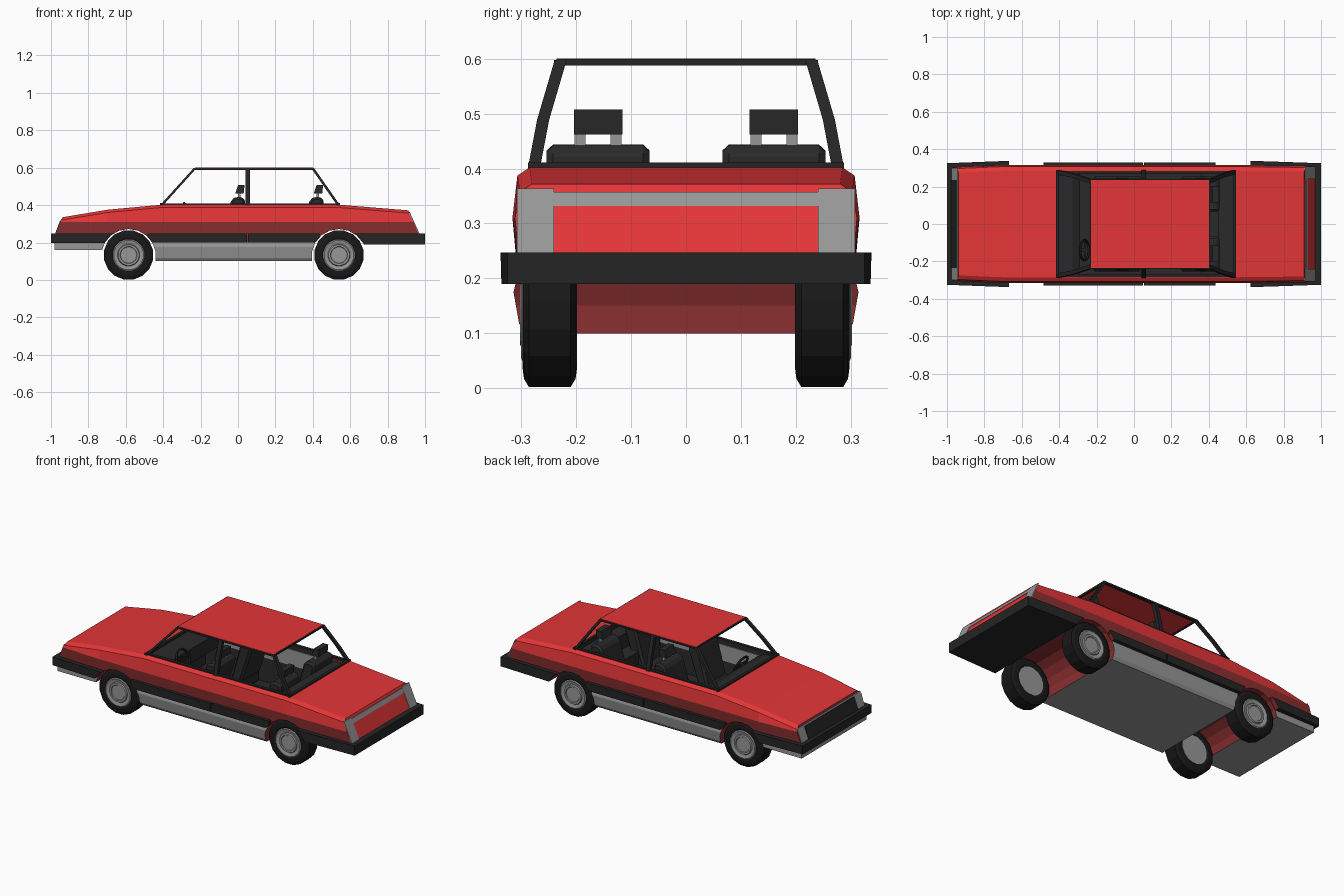
import bpy, bmesh, math

if "Cube" in bpy.data.objects:
    bpy.data.objects.remove(bpy.data.objects["Cube"])


def material(name, *rgb):
    m = bpy.data.materials.new(name)
    m.diffuse_color = (*rgb, 1)
    m.use_nodes = True
    m.node_tree.nodes["Principled BSDF"].inputs["Base Color"].default_value = m.diffuse_color
    return m


RED = material("red paint", 0.77, 0.036, 0.038)
DARK_RED = material("dark red paint", 0.26, 0.029, 0.031)
TRIM = material("black trim", 0.018, 0.018, 0.018)
GREY = material("grey metal", 0.31, 0.31, 0.31)
TYRE = material("tyre rubber", 0.009, 0.009, 0.009)
CABIN = material("cabin dark grey", 0.023, 0.023, 0.024)


def make(name, bm, mat):
    bmesh.ops.recalc_face_normals(bm, faces=bm.faces)
    me = bpy.data.meshes.new(name)
    bm.to_mesh(me)
    bm.free()
    me.materials.append(mat)
    ob = bpy.data.objects.new(name, me)
    bpy.context.collection.objects.link(ob)
    return ob


def loft(name, rings, mat):
    """Closed skin through rings of equal point count, capped at both ends."""
    bm = bmesh.new()
    vs = [[bm.verts.new(p) for p in r] for r in rings]
    n = len(vs[0])
    for a, b in zip(vs, vs[1:]):
        for i in range(n):
            j = (i + 1) % n
            bm.faces.new((a[i], a[j], b[j], b[i]))
    bm.faces.new(vs[0])
    bm.faces.new(vs[-1])
    return make(name, bm, mat)


def prism(name, pts, axis, a, b, mat):
    """Extrude an xz profile along y, or an xy profile along z."""
    put = (lambda p, t: (p[0], t, p[1])) if axis == 'y' else (lambda p, t: (p[0], p[1], t))
    return loft(name, [[put(p, t) for p in pts] for t in (a, b)], mat)


def box(name, x0, x1, y0, y1, z0, z1, mat):
    return prism(name, [(x0, y0), (x1, y0), (x1, y1), (x0, y1)], 'z', z0, z1, mat)


def post(name, path, dx, dy, mat):
    """Upright bar with a rectangular section following a path."""
    c = ((-dx, -dy), (dx, -dy), (dx, dy), (-dx, dy))
    return loft(name, [[(x + u, y + v, z) for u, v in c] for x, y, z in path], mat)


def lathe(name, profile, centre, sides, mat):
    """Spin an (r, y) profile about the y axis; end rings are capped."""
    cx, cy, cz = centre
    rings = []
    for r, y in profile:
        ang = [2 * math.pi * (i + 0.5) / sides for i in range(sides)]
        rings.append([(cx + r * math.cos(a), cy + y, cz + r * math.sin(a)) for a in ang])
    return loft(name, rings, mat)


def cut(ob, cutter):
    m = ob.modifiers.new("cut", 'BOOLEAN')
    m.operation, m.solver, m.object = 'DIFFERENCE', 'EXACT', cutter
    m.material_mode = 'TRANSFER'
    bpy.context.view_layer.objects.active = ob
    bpy.ops.object.modifier_apply(modifier=m.name)


AXLES = (-0.585, 0.54)

# Upper body: stations of (x at bottom, x at top, top height, width scale)
rings = []
for xb, xt, zt, w in ((-0.99, -0.938, 0.335, 0.965), (-0.70, -0.70, 0.375, 1),
                      (-0.41, -0.41, 0.402, 1), (0.54, 0.54, 0.402, 1),
                      (0.988, 0.91, 0.372, 0.985)):
    half = [(0.306, 0.2), (0.316, min(0.31, zt - 0.025)), (0.307, zt - 0.015), (0.285, zt)]
    sec = [(y * w, z) for y, z in half]
    sec += [(-y, z) for y, z in reversed(sec)]
    rings.append([(xb + (xt - xb) * (z - 0.2) / (zt - 0.2), y, z) for y, z in sec])
body = loft("upper_body", rings, RED)
# Darker paint below the crease and on the end panels
body.data.materials.append(DARK_RED)
for f in body.data.polygons:
    f.material_index = int(f.center.z < 0.3)

# Grey sills with floor, and front valance
half = [(0.292, 0.1), (0.304, 0.118), (0.314, 0.175), (0.308, 0.2)]
sec = half + [(-y, z) for y, z in reversed(half)]
sill = loft("sill_and_floor", [[(x, y, z) for y, z in sec] for x in (-0.58, 0.535)], GREY)
valance = box("front_valance", -0.98, -0.58, -0.306, 0.306, 0.16, 0.2, GREY)

# Wrap-around bumpers
bumpers = []
for name, s, z0 in (("front_bumper", -1, 0.197), ("rear_bumper", 1, 0.19)):
    e = 0.66 if s < 0 else 0.62
    pts = [(s, -0.325), (s, 0.325), (s * e, 0.338), (s * e, -0.338)]
    bumpers.append(prism(name, pts, 'z', z0, 0.247, TRIM))

# Side rubbing strips, one per door
strips = []
for s in (-1, 1):
    for x0, x1 in ((-0.485, 0.047), (0.053, 0.435)):
        y0, y1 = sorted((s * 0.30, s * 0.33))
        strips.append(box("door_strip", x0, x1, y0, y1, 0.2, 0.247, TRIM))

# Wheel tunnels right through the body, then the cabin opening
for x in AXLES:
    for r, parts in ((0.147, (body, sill, valance)), (0.149, bumpers + strips)):
        tunnel = lathe("tunnel_cutter", [(r, -0.5), (r, 0.5)], (x, 0, 0.125), 18, DARK_RED)
        tunnel.hide_render = True
        for ob in parts:
            cut(ob, tunnel)
        bpy.data.objects.remove(tunnel)
cab = prism("cabin_cutter", [(-0.405, 0.6), (-0.405, 0.135), (0.36, 0.135), (0.36, 0.3),
                             (0.53, 0.3), (0.53, 0.6)], 'y', -0.272, 0.272, CABIN)
cab.hide_render = True
for ob in (body, sill):
    cut(ob, cab)
bpy.data.objects.remove(cab)


# Thin plates on the sloping nose and tail
def plate(name, s, y0, y1, z0, z1, off, mat):
    def face_x(z):
        if s < 0:
            return -0.99 + 0.052 * (z - 0.2) / 0.135
        return 0.988 - 0.078 * (z - 0.2) / 0.172
    pts = [(face_x(z) + s * o, z) for z, o in ((z0, -0.002), (z1, -0.002), (z1, off), (z0, off))]
    return prism(name, pts, 'y', y0, y1, mat)


plate("headlamp_band", -1, -0.298, 0.298, 0.24, 0.325, 0.003, GREY)
plate("grille", -1, -0.235, 0.235, 0.24, 0.317, 0.006, TRIM)
plate("tail_band", 1, -0.24, 0.24, 0.332, 0.357, 0.003, GREY)
for s in (-1, 1):
    y0, y1 = sorted((s * 0.24, s * 0.308))
    plate("tail_lamp", 1, y0, y1, 0.24, 0.364, 0.004, GREY)

# Roof, window frame and pillars
box("roof", -0.23, 0.40, -0.236, 0.236, 0.592, 0.6, RED)
for x in (-0.229, 0.399):
    box("roof_cross_rail", x - 0.006, x + 0.006, -0.236, 0.236, 0.588, 0.599, TRIM)
for x in (-0.408, 0.537):
    box("window_base_rail", x - 0.008, x + 0.008, -0.288, 0.288, 0.398, 0.411, TRIM)
for s in (-1, 1):
    y0, y1 = sorted((s * 0.266, s * 0.284))
    box("belt_rail", -0.41, 0.54, y0, y1, 0.398, 0.409, TRIM)
    y0, y1 = sorted((s * 0.222, s * 0.24))
    box("roof_side_rail", -0.235, 0.405, y0, y1, 0.588, 0.598, TRIM)
    for name, xa, xb, dx in (("front_pillar", -0.408, -0.229, 0.008),
                             ("middle_pillar", 0.052, 0.052, 0.012),
                             ("rear_pillar", 0.537, 0.399, 0.008)):
        path = [(xa + (xb - xa) * t, s * y, 0.4 + 0.198 * t)
                for t, y in ((0, 0.277), (0.45, 0.26), (1, 0.228))]
        post(name, path, dx, 0.011, TRIM)
    # Inner door panels
    y0, y1 = sorted((s * 0.267, s * 0.273))
    box("inner_door_panel", -0.33, 0.38, y0, y1, 0.28, 0.375, GREY)
    box("inner_rear_panel", 0.38, 0.52, y0, y1, 0.31, 0.395, DARK_RED)

# Wheels
for x in AXLES:
    for s in (-1, 1):
        c = (x, s * 0.248, 0.133)
        tyre = [(0.085, -0.046), (0.095, -0.05), (0.118, -0.047), (0.1335, -0.038),
                (0.1335, 0.038), (0.118, 0.047), (0.095, 0.05), (0.085, 0.046)]
        lathe("tyre", [(r, s * y) for r, y in tyre], c, 16, TYRE)
        rim = [(0.084, -0.048), (0.086, 0.049), (0.08, 0.052), (0.06, 0.047),
               (0.056, 0.054), (0.046, 0.054), (0.043, 0.05)]
        lathe("wheel_rim", [(r, s * y) for r, y in rim], c, 16, GREY)

# Seats: two rows of two
for dx in (0, 0.42):
    for s in (-1, 1):
        y = s * 0.16
        fr = -0.22 if dx == 0 else -0.17
        parts = [
            prism("seat_cushion", [(fr + dx, 0.14), (fr + dx, 0.235), (-0.03 + dx, 0.215),
                                   (-0.03 + dx, 0.14)], 'y', y - 0.094, y + 0.094, CABIN),
            prism("seat_back", [(-0.10 + dx, 0.2), (-0.035 + dx, 0.43), (-0.01 + dx, 0.445),
                                (0.032 + dx, 0.44), (0.04 + dx, 0.41), (-0.03 + dx, 0.2)],
                  'y', y - 0.094, y + 0.094, CABIN)]
        prism("headrest", [(-0.015 + dx, 0.462), (0.0 + dx, 0.507), (0.035 + dx, 0.507),
                           (0.03 + dx, 0.462)], 'y', y - 0.044, y + 0.044, CABIN)
        for ob in parts:
            b = ob.modifiers.new("bevel", 'BEVEL')
            b.width, b.segments = 0.012, 1
        for o in (-0.033, 0.033):
            box("headrest_post", dx, dx + 0.014, y + o - 0.01, y + o + 0.01, 0.435, 0.47, GREY)

# Dashboard, rear shelf and steering wheel
prism("dashboard", [(-0.406, 0.25), (-0.406, 0.396), (-0.33, 0.392), (-0.29, 0.37),
                    (-0.31, 0.27)], 'y', -0.266, 0.266, CABIN)
box("rear_shelf", 0.45, 0.532, -0.266, 0.266, 0.29, 0.385, CABIN)
bpy.ops.mesh.primitive_torus_add(major_segments=16, minor_segments=6, major_radius=0.055,
                                 minor_radius=0.007, location=(-0.265, -0.14, 0.36),
                                 rotation=(0, math.radians(65), 0))
wheel = bpy.context.object
wheel.name = "steering_wheel"
wheel.data.materials.append(TRIM)
prism("steering_column", [(-0.33, 0.325), (-0.33, 0.345), (-0.262, 0.372), (-0.258, 0.35)],
      'y', -0.15, -0.13, TRIM)
box("steering_spoke", -0.268, -0.26, -0.193, -0.087, 0.354, 0.366, TRIM)
